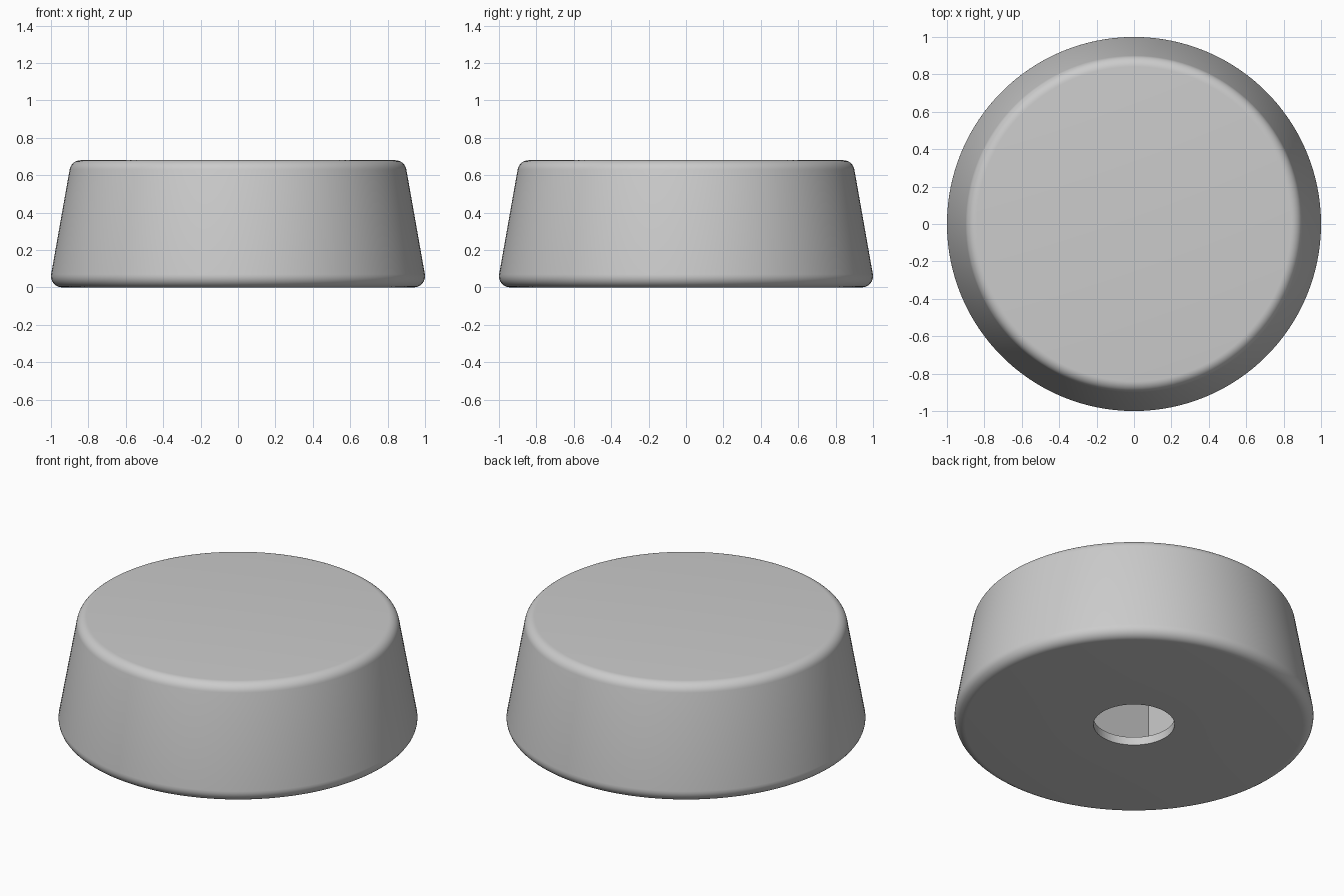
import bpy, bmesh
from math import sin, cos, radians, pi
from mathutils import Matrix, Vector

cube = bpy.data.objects.get("Cube")
if cube:
    bpy.data.objects.remove(cube, do_unlink=True)

GREY = (0.6, 0.6, 0.6, 1.0)
HEIGHT = 0.68
FILLET = 0.06
SIDES = 128

grey = bpy.data.materials.new("light_grey")
grey.use_nodes = True
grey.diffuse_color = GREY
grey.node_tree.nodes["Principled BSDF"].inputs["Base Color"].default_value = GREY


def add_object(name, bm):
    bmesh.ops.recalc_face_normals(bm, faces=bm.faces)
    mesh = bpy.data.meshes.new(name)
    bm.to_mesh(mesh)
    bm.free()
    mesh.materials.append(grey)
    obj = bpy.data.objects.new(name, mesh)
    bpy.context.collection.objects.link(obj)
    return obj


def arc(cx, cz, start, end, steps=8):
    angles = [radians(start + (end - start) * i / steps) for i in range(steps + 1)]
    return [Vector((cx + FILLET * cos(a), 0, cz + FILLET * sin(a))) for a in angles]


# Tapered body with rounded rims, turned from a profile
profile = [Vector((0, 0, 0))]
profile += arc(0.94, FILLET, -90, 10)
profile += arc(0.841, HEIGHT - FILLET, 10, 90)
profile.append(Vector((0, 0, HEIGHT)))
bm = bmesh.new()
verts = [bm.verts.new(p) for p in profile]
edges = [bm.edges.new(pair) for pair in zip(verts, verts[1:])]
bmesh.ops.spin(bm, geom=verts + edges, cent=(0, 0, 0), axis=(0, 0, 1),
               angle=2 * pi, steps=SIDES, use_duplicate=False)
bmesh.ops.remove_doubles(bm, verts=bm.verts, dist=0.0001)
body = add_object("round_foot", bm)

# Square pocket inside, above a thin floor
bm = bmesh.new()
bmesh.ops.create_cube(bm, size=1, matrix=Matrix.Translation((0, 0, 0.3))
                      @ Matrix.Diagonal((0.7, 0.58, 0.5, 1)))
pocket = add_object("pocket_cutter", bm)

# Round hole through the floor
bm = bmesh.new()
bmesh.ops.create_cone(bm, cap_ends=True, segments=64, radius1=0.226, radius2=0.226,
                      depth=0.4, matrix=Matrix.Translation((0, 0, 0)))
hole = add_object("hole_cutter", bm)

for cutter in (pocket, hole):
    cutter.hide_render = True
    bpy.ops.object.select_all(action="DESELECT")
    body.select_set(True)
    bpy.context.view_layer.objects.active = body
    mod = body.modifiers.new("cut", "BOOLEAN")
    mod.operation = "DIFFERENCE"
    mod.solver = "EXACT"
    mod.object = cutter
    bpy.ops.object.modifier_apply(modifier=mod.name)
    bpy.data.objects.remove(cutter, do_unlink=True)

bpy.ops.object.shade_smooth_by_angle(angle=radians(30))
